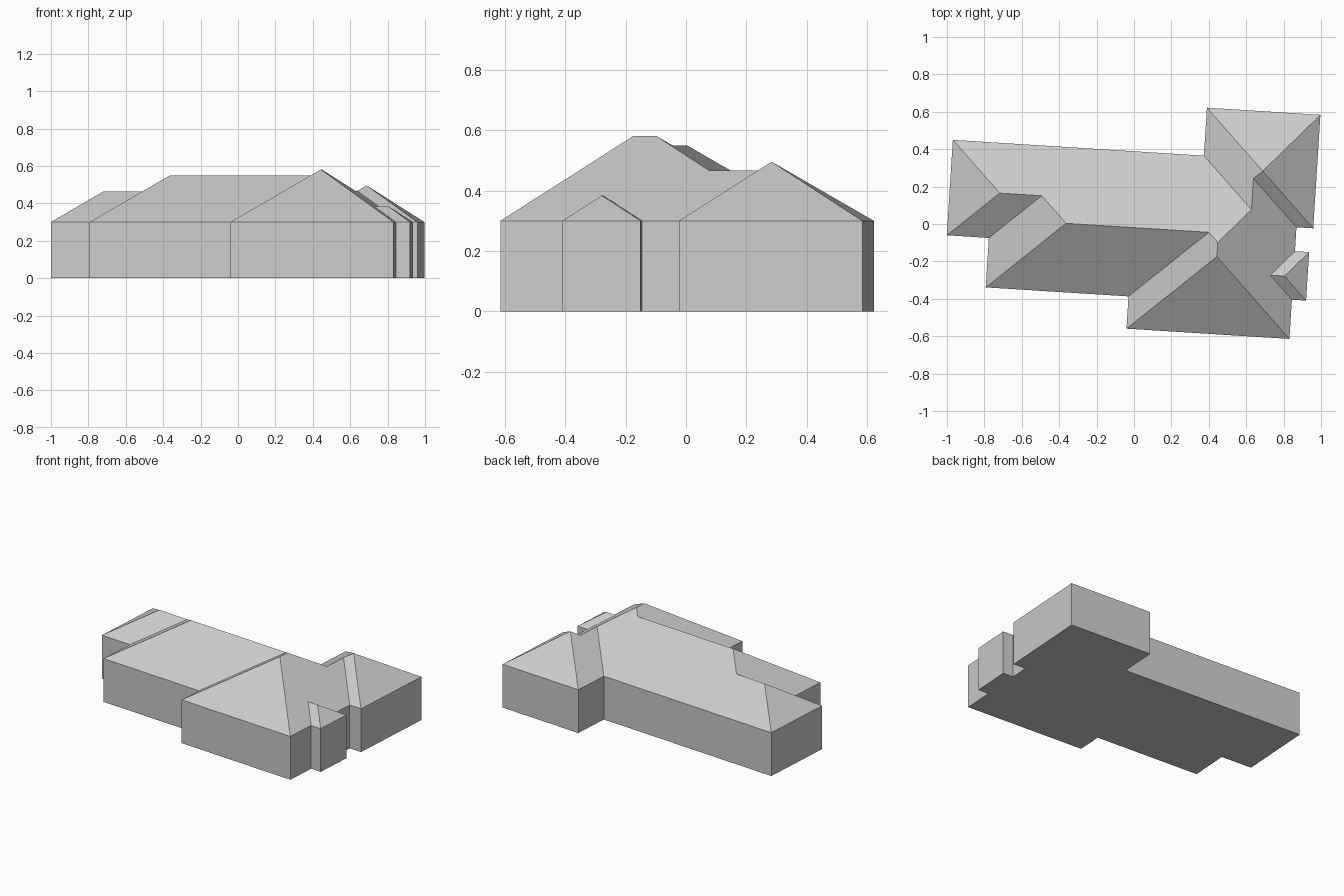
import bpy
import bmesh
import math

if "Cube" in bpy.data.objects:
    bpy.data.objects.remove(bpy.data.objects["Cube"], do_unlink=True)

EAVES = 0.30
TURN = math.radians(-3.6)

grey = bpy.data.materials.new("plain grey")
grey.use_nodes = True
grey.diffuse_color = (0.6, 0.6, 0.6, 1)
grey.node_tree.nodes["Principled BSDF"].inputs["Base Color"].default_value = grey.diffuse_color

# Footprint corners, clockwise from the back of the left end
corners = dict(
    a=(-0.995, 0.388), b=(0.35, 0.388), c=(0.35, 0.645), d=(0.958, 0.645),
    e=(0.958, 0.037), f=(0.868, 0.037), g=(0.868, -0.091), h=(0.944, -0.091),
    i=(0.944, -0.351), j=(0.868, -0.351), k=(0.868, -0.561), l=(-0.005, -0.561),
    m=(-0.005, -0.388), n=(-0.77, -0.388), o=(-0.77, -0.123), p=(-0.995, -0.123),
)

# Ridge ends and peaks: x, y, rise above the eaves
peaks = dict(
    Q=(-0.7268, 0.1198, 0.1644), R=(-0.5018, 0.1198, 0.1644),  # low end ridge
    S=(-0.3628, -0.0192, 0.2496), T=(0.4022, -0.0192, 0.2496),  # main ridge
    U=(0.4531, -0.0701, 0.2809), V=(0.4531, -0.1461, 0.2809),  # front wing ridge
    W=(0.6218, 0.1162, 0.1666), X=(0.6218, 0.2831, 0.1666),  # link ridge
    Y=(0.6691, 0.3259, 0.1956),  # back wing peak
    O=(0.7445, -0.2274, 0.0836), Z=(0.8204, -0.2274, 0.0836),  # side bay ridge
)

# Each roof slope, traced clockwise through corners and peaks
slopes = [
    "abWUTSRQ", "mnST", "noRS", "opQR", "paQ",  # main range and low end
    "bcYXW", "cdY", "deY", "efXY",  # back wing
    "fgOjkVUWX", "klV", "lmTUV",  # front wing
    "ghZO", "hiZ", "ijOZ",  # side bay
]


def add_object(name, bm):
    mesh = bpy.data.meshes.new(name)
    bm.to_mesh(mesh)
    bm.free()
    mesh.materials.append(grey)
    obj = bpy.data.objects.new(name, mesh)
    obj.rotation_euler.z = TURN
    bpy.context.collection.objects.link(obj)
    return obj


# Walls and floor: the outline raised to the eaves
bm = bmesh.new()
low = [bm.verts.new((x, y, 0)) for x, y in corners.values()]
high = [bm.verts.new((x, y, EAVES)) for x, y in corners.values()]
bm.faces.new(low)
for n in range(len(low)):
    bm.faces.new((low[n - 1], high[n - 1], high[n], low[n]))
add_object("walls", bm)

# Hipped roof
bm = bmesh.new()
nodes = {key: bm.verts.new((x, y, EAVES)) for key, (x, y) in corners.items()}
for key, (x, y, rise) in peaks.items():
    nodes[key] = bm.verts.new((x, y, EAVES + rise))
for slope in slopes:
    bm.faces.new([nodes[key] for key in reversed(slope)])
add_object("roof", bm)
